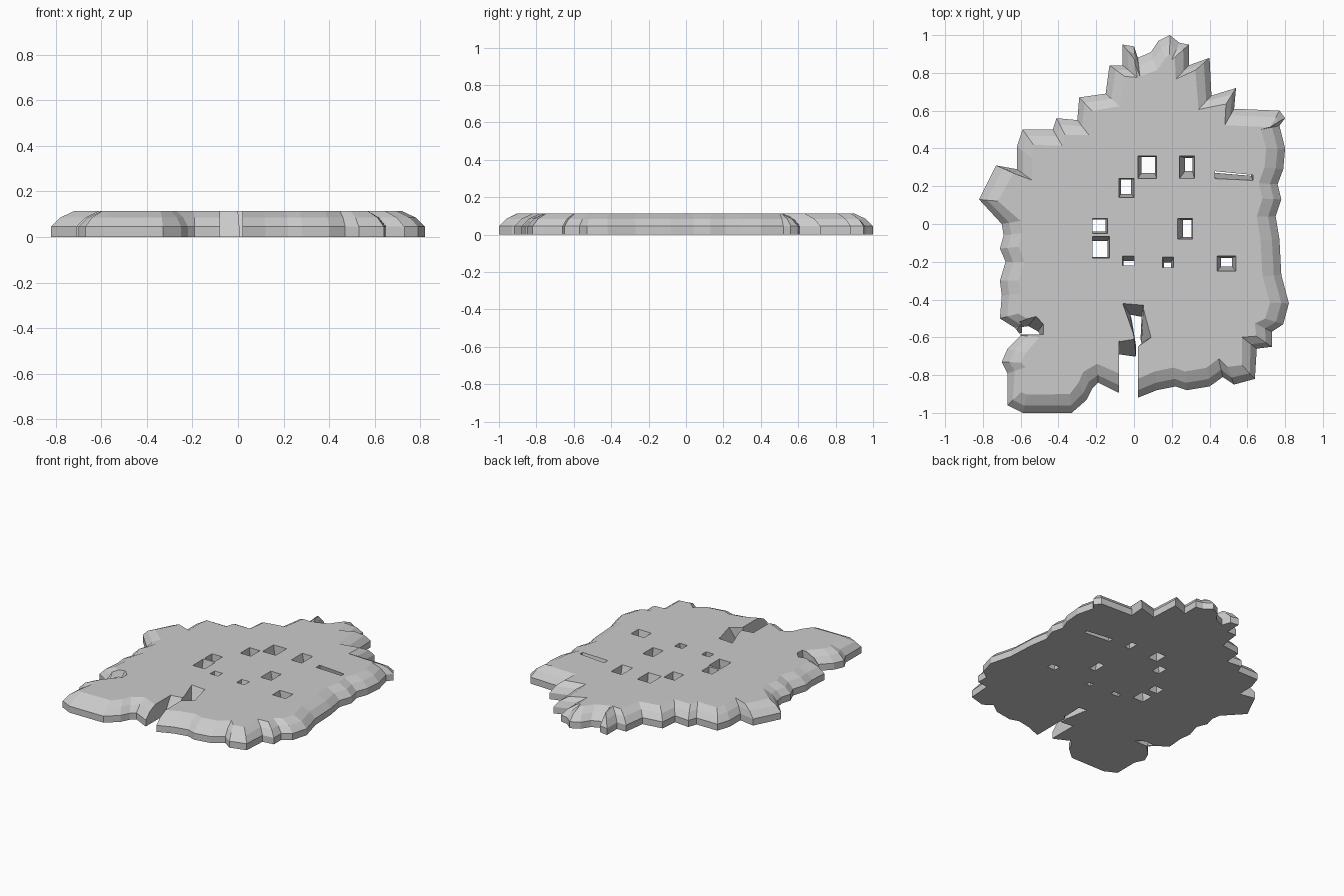
import bpy, bmesh
from mathutils import Vector

if "Cube" in bpy.data.objects:
    bpy.data.objects.remove(bpy.data.objects["Cube"])

H = 0.113  # slab thickness

# Ragged rim, clockwise from the top spike
RIM = [(.19, 1), (.24, .96), (.29, .95), (.29, .84), (.40, .88), (.41, .68), (.54, .72), (.53, .61),
       (.77, .60), (.80, .56), (.77, .52), (.80, .40), (.79, .29), (.76, .21), (.78, .13), (.75, .04),
       (.77, -.08), (.78, -.27), (.82, -.42), (.79, -.53), (.73, -.57), (.73, -.65), (.65, -.66),
       (.64, -.82), (.53, -.85), (.47, -.81), (.40, -.86), (.28, -.88), (.22, -.86), (.12, -.88),
       (.02, -.92), (-.09, -.89), (-.19, -.84), (-.22, -.87), (-.25, -.93), (-.33, -1), (-.59, -1),
       (-.67, -.96), (-.67, -.79), (-.70, -.73), (-.67, -.66), (-.60, -.59), (-.63, -.55), (-.71, -.50),
       (-.70, -.38), (-.71, -.30), (-.68, -.20), (-.71, -.13), (-.69, -.06), (-.70, 0), (-.82, .13),
       (-.73, .31), (-.62, .29), (-.62, .41), (-.59, .50), (-.43, .50), (-.41, .56), (-.30, .55),
       (-.29, .67), (-.15, .69), (-.13, .84), (-.06, .84), (-.06, .95), (0, .94), (.02, .88),
       (.09, .91), (.13, .97)]


def loft(bm, rings):
    """Closed solid through rings of equal point count."""
    rows = [[bm.verts.new(p) for p in r] for r in rings]
    n = len(rows[0])
    for a, b in zip(rows, rows[1:]):
        for i in range(n):
            j = (i + 1) % n
            bm.faces.new((a[i], a[j], b[j], b[i]))
    bm.faces.new(rows[0][::-1])
    bm.faces.new(rows[-1])


def make(name, bm):
    bmesh.ops.recalc_face_normals(bm, faces=bm.faces[:])
    me = bpy.data.meshes.new(name)
    bm.to_mesh(me)
    bm.free()
    ob = bpy.data.objects.new(name, me)
    bpy.context.collection.objects.link(ob)
    return ob


# Slab: vertical edge, then a two-step chamfer following the rim
pts = [Vector(p) for p in RIM]
n = len(pts)
inward = []
for i in range(n):
    t = (pts[(i + 1) % n] - pts[i - 1]).normalized() + (pts[(i + 2) % n] - pts[i - 2]).normalized() \
        + (pts[(i + 3) % n] - pts[i - 3]).normalized()
    t.normalize()
    inward.append(Vector((t.y, -t.x)))


def ring(offset, z):
    return [(*(p + d * offset), z) for p, d in zip(pts, inward)]


bm = bmesh.new()
loft(bm, [ring(0, 0), ring(0, .045), ring(.04, .085), ring(.1, H)])
slab = make("ragged_slab", bm)

# Openings: tapered cutters, given by their outline at the top and at the base
cut = bmesh.new()


def opening(top, base):
    def level(k):
        return [(b[0] + (t[0] - b[0]) * k, b[1] + (t[1] - b[1]) * k, H * k) for t, b in zip(top, base)]
    loft(cut, [level(-.15), level(1.15)])


def rect(x0, x1, y0, y1):
    return [(x0, y0), (x1, y0), (x1, y1), (x0, y1)]


for top, base in [
    ((.02, .12, .24, .36), (.04, .11, .27, .355)),
    ((.24, .32, .24, .36), (.27, .31, .28, .35)),
    ((-.08, 0, .14, .24), (-.07, -.015, .16, .235)),
    ((-.22, -.14, -.05, .03), (-.22, -.15, -.04, .025)),
    ((-.22, -.13, -.18, -.065), (-.22, -.14, -.175, -.09)),
    ((.23, .31, -.08, .03), (.26, .305, -.07, .02)),
    ((-.06, 0, -.22, -.17), (-.055, 0, -.225, -.195)),
    ((.15, .21, -.23, -.175), (.16, .195, -.235, -.205)),
    ((.44, .54, -.25, -.17), (.46, .52, -.225, -.18)),
]:
    opening(rect(*top), rect(*base))

# Slanted slit
opening([(.43, .24), (.63, .23), (.63, .26), (.43, .28)],
        [(.43, .27), (.62, .255), (.62, .28), (.43, .305)])
# Front slot with its pocket
opening([(.02, -1.1), (.02, -.65), (.09, -.6), (.05, -.43), (-.06, -.42), (0, -.6), (0, -.61), (-.08, -.62), (-.08, -1.1)],
        [(.02, -1.1), (.02, -.65), (.04, -.63), (.04, -.49), (-.02, -.48), (.01, -.64), (.01, -.7), (-.08, -.69), (-.08, -1.1)])
# Side notch
opening([(-.8, -.585), (-.48, -.585), (-.48, -.53), (-.52, -.49), (-.6, -.51)],
        [(-.62, -.585), (-.5, -.585), (-.51, -.57), (-.56, -.54), (-.63, -.55)])
cutter = make("opening_cutter", cut)
cutter.hide_render = True

mod = slab.modifiers.new("openings", 'BOOLEAN')
mod.operation = 'DIFFERENCE'
mod.solver = 'EXACT'
mod.object = cutter
bpy.context.view_layer.objects.active = slab
slab.select_set(True)
bpy.ops.object.modifier_apply(modifier=mod.name)
bpy.data.objects.remove(cutter)
